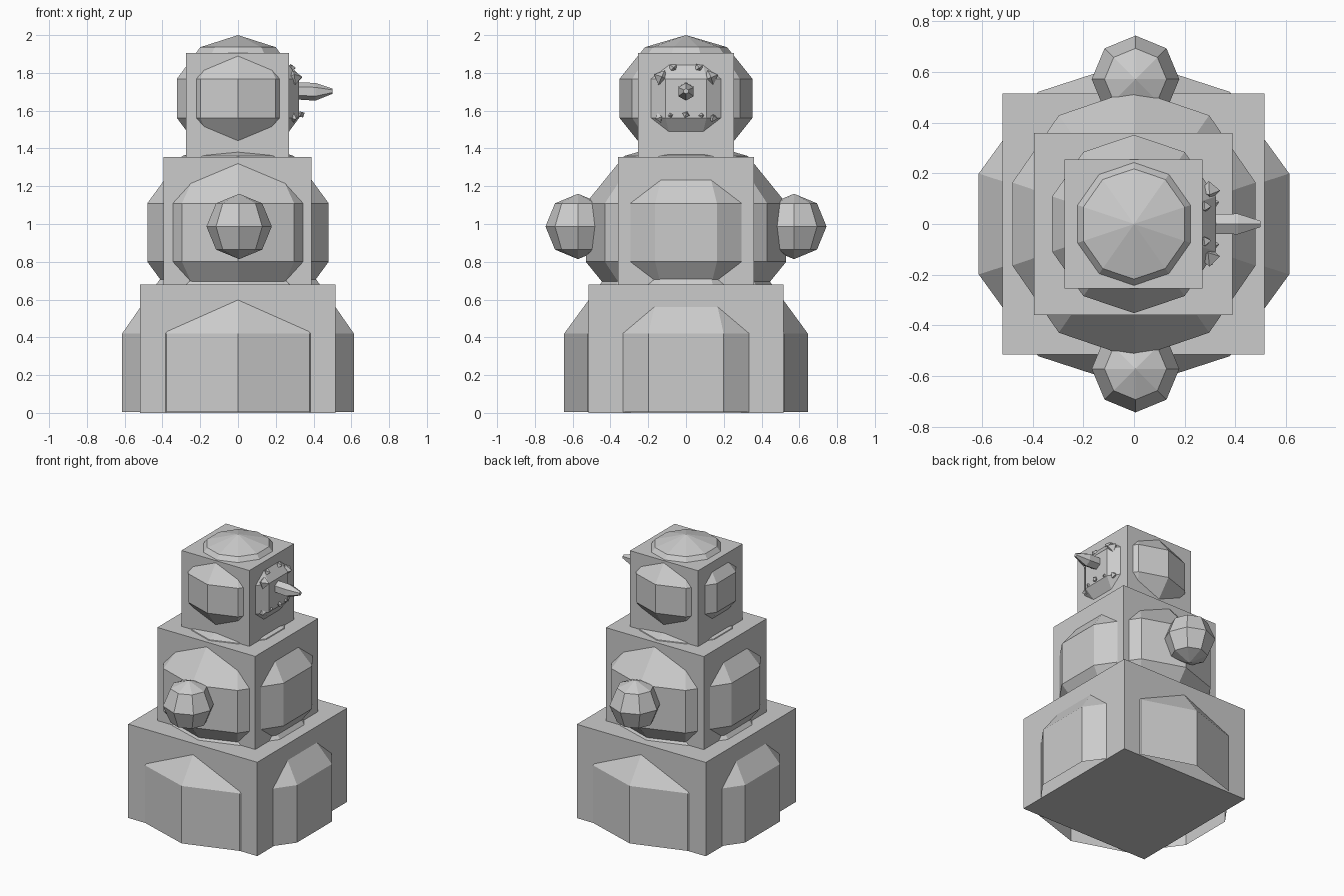
import bpy, bmesh, math, random
from mathutils import Matrix, Vector

random.seed(4)
cube = bpy.data.objects.get("Cube")
if cube:
    bpy.data.objects.remove(cube, do_unlink=True)

grey = bpy.data.materials.new("plain grey")
grey.use_nodes = True
colour = (0.6, 0.6, 0.6, 1)
grey.diffuse_color = colour
grey.node_tree.nodes["Principled BSDF"].inputs["Base Color"].default_value = colour


def finish(name, bm):
    mesh = bpy.data.meshes.new(name)
    bm.to_mesh(mesh)
    bm.free()
    mesh.materials.append(grey)
    obj = bpy.data.objects.new(name, mesh)
    bpy.context.collection.objects.link(obj)
    return obj


def box(name, lo, hi):
    lo, hi = Vector(lo), Vector(hi)
    bm = bmesh.new()
    place = Matrix.Translation((lo + hi) / 2) @ Matrix.Diagonal((hi - lo).to_4d())
    place[3][3] = 1
    bmesh.ops.create_cube(bm, size=1, matrix=place)
    return finish(name, bm)


def ball(name, centre, radii, segments, rings, floor=None, turn=None):
    """Faceted sphere; faces whose centre is below the floor are left open."""
    bm = bmesh.new()
    place = Matrix.Translation(centre)
    if turn:
        place = place @ turn
    place = place @ Matrix.Diagonal((*radii, 1))
    bmesh.ops.create_uvsphere(bm, u_segments=segments, v_segments=rings, radius=1, matrix=place)
    if floor is not None:
        low = [f for f in bm.faces if f.calc_center_median().z < floor]
        bmesh.ops.delete(bm, geom=low, context='FACES')
        for v in bm.verts:
            v.co.z = max(v.co.z, floor)
    return finish(name, bm)


# Three stacked blocks
box("base_block", (-0.52, -0.515, 0), (0.515, 0.515, 0.68))
box("body_block", (-0.395, -0.36, 0.66), (0.39, 0.36, 1.355))
box("head_block", (-0.275, -0.255, 1.34), (0.27, 0.255, 1.905))

# Ten-sided balls swelling out of the blocks
ball("base_ball", (0, 0, 0.212), (0.678, 0.678, 0.674), 10, 5, floor=0)
ball("body_ball", (0, 0, 0.955), (0.531, 0.558, 0.50), 10, 5)
ball("head_ball", (0, 0, 1.665), (0.3575, 0.370, 0.335), 10, 5)

# Arms
for side, name in ((1, "back_arm_ball"), (-1, "front_arm_ball")):
    ball(name, (0.006, side * 0.572, 0.987), (0.173, 0.172, 0.173), 8, 4)

# Nose: six-sided tapering carrot pointing along +x
bm = bmesh.new()
loops = []
for x, r, z in ((0.30, 0.045, 1.705), (0.41, 0.047, 1.70), (0.50, 0.014, 1.703)):
    loops.append([bm.verts.new((x, r * math.sin(i * math.tau / 6), z - r * math.cos(i * math.tau / 6)))
                  for i in range(6)])
for a, b in zip(loops, loops[1:]):
    for i in range(6):
        j = (i + 1) % 6
        bm.faces.new((a[i], a[j], b[j], b[i]))
bm.faces.new(loops[0])
bm.faces.new(loops[-1])
bmesh.ops.recalc_face_normals(bm, faces=bm.faces)
finish("nose", bm)


# Pebbles for eyes and mouth
def pebble(name, x, y, z, r):
    turn = Matrix.Rotation(random.uniform(0, 1.5), 4, 'X') @ Matrix.Rotation(random.uniform(0, 0.6), 4, 'Z')
    ball(name, (x, y, z), (r, r, r), 4, 2, turn=turn)


for side, word in ((1, "back"), (-1, "front")):
    pebble(word + "_eye", 0.298, side * 0.13, 1.775, 0.042)
    pebble(word + "_brow", 0.28, side * 0.068, 1.825, 0.026)
    pebble(word + "_mouth_inner", 0.313, side * 0.082, 1.575, 0.024)
    pebble(word + "_mouth_outer", 0.295, side * 0.142, 1.563, 0.026)
pebble("mouth_middle", 0.335, 0, 1.58, 0.02)
